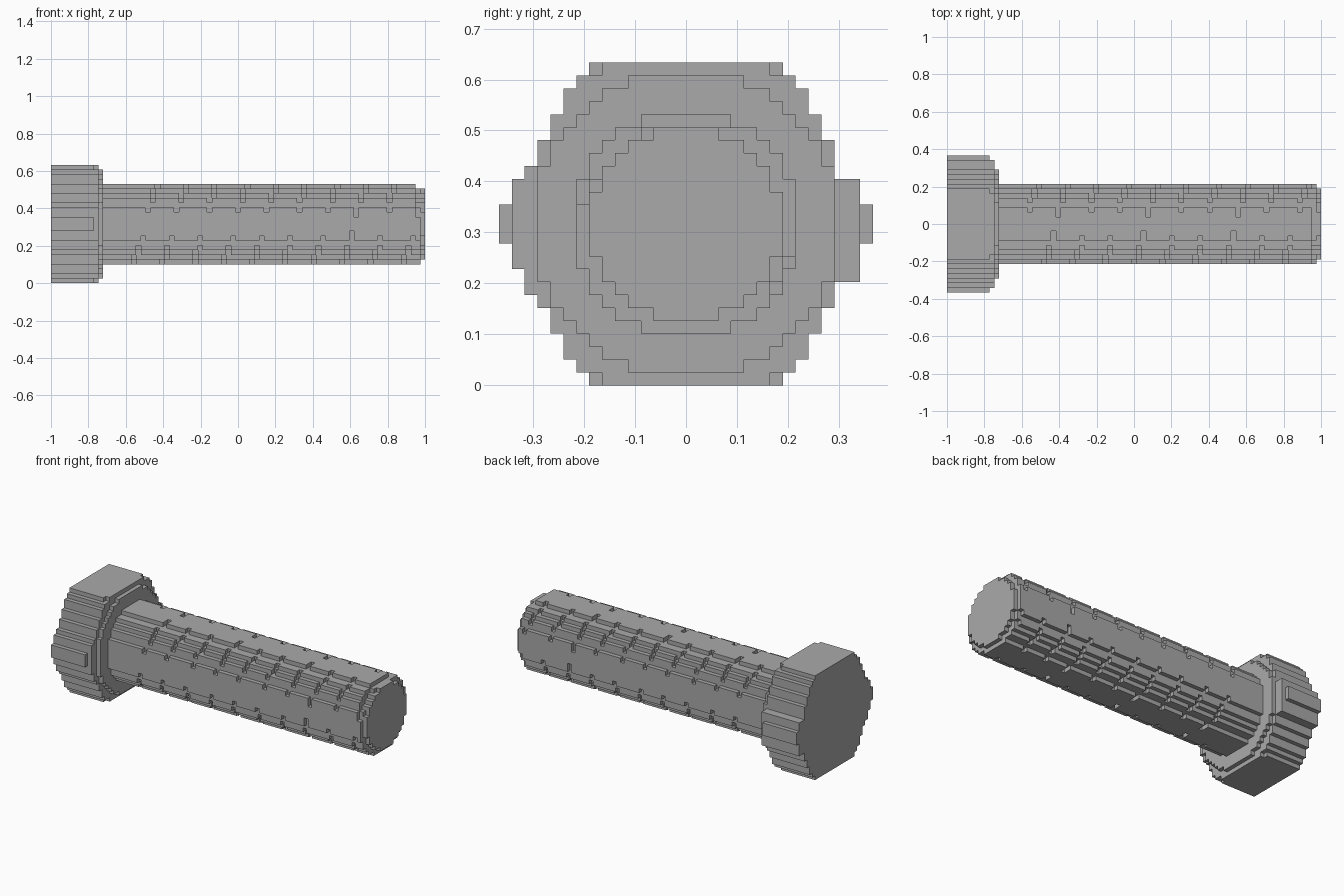
import bpy, bmesh, math
from mathutils import Vector

cube = bpy.data.objects.get("Cube")
if cube:
    bpy.data.objects.remove(cube, do_unlink=True)

LENGTH = 79              # blocks along the bolt
V = 2 / LENGTH           # block size
MID = 12                 # block row of the axis
PITCH = 6.32             # groove spacing in blocks

steel = bpy.data.materials.new("grey_steel")
steel.use_nodes = True
grey = (0.4, 0.4, 0.4, 1)
steel.diffuse_color = grey
steel.node_tree.nodes["Principled BSDF"].inputs["Base Color"].default_value = grey


def disc(limit):
    """Blocks (y, z) of a round section with squared radius up to limit."""
    r = range(-14, 15)
    return {(y, z) for y in r for z in r if y * y + z * z <= limit}


def hexagon():
    """Blocks of the six-sided head, half width by distance from the axis."""
    half = [14, 14, 13, 13, 12, 11, 11, 10, 10, 9, 9, 8, 7]
    cells = set()
    for z in range(-12, 13):
        front = back = half[abs(z)]
        if z == -5:
            front = 12
        if abs(z) == 4:
            back = 11 if z > 0 else 13
        cells |= {(y, z) for y in range(-front, back + 1)}
    return cells


def extrude(section, start, end):
    return {(x, y, z) for x in range(start, end) for y, z in section}


# Head, with its sharpest corners knocked off next to the washer face
head = extrude(hexagon(), 0, 10)
head -= {c for c in head if c[0] == 9 and
         (abs(c[1]) == 14 or (abs(c[2]) == 12 and abs(c[1]) == 7))}
washer_face = extrude(disc(140), 10, 11)

# Shaft with shallow helical grooves and a partly bevelled last turn
shaft = set()
for x, y, z in extrude(disc(74), 11, 78):
    angle = math.degrees(math.atan2(z, -y))
    r2 = y * y + z * z
    offset = x + 0.5 - 19.85 - 2 * PITCH * angle / 360
    near = abs((offset + PITCH / 2) % PITCH - PITCH / 2)
    groove = x >= 17 and ((near < 0.5 and r2 >= 72) or (near < 0.1 and r2 >= 68))
    bevel = x == 77 and r2 > 60 and 10 < angle < 112
    if not groove and not bevel:
        shaft.add((x, y, z))
tip = extrude(disc(54), 78, 79)

parts = {"head": head, "washer_face": washer_face, "shaft": shaft, "tip": tip}
solid = set().union(*parts.values())


def build(name, cells):
    """Make a mesh of the outer block sides, joined into large flat faces."""
    bm = bmesh.new()
    verts = {}

    def vert(corner):
        key = tuple(round(c * 2) for c in corner)
        if key not in verts:
            x, y, z = corner
            verts[key] = bm.verts.new(((x + 0.5) * V - 1, y * V, (z + MID + 0.5) * V))
        return verts[key]

    for cell in sorted(cells):
        centre = Vector(cell)
        for axis in range(3):
            for sign in (-1, 1):
                n, u = Vector(), Vector()
                n[axis] = sign
                u[(axis + 1) % 3] = 1
                w = n.cross(u)
                if tuple(round(c) for c in centre + n) in solid:
                    continue
                ring = (u + w, w - u, -u - w, u - w)
                bm.faces.new([vert(centre + (n + r) / 2) for r in ring])
    bmesh.ops.dissolve_limit(bm, angle_limit=0.02, verts=bm.verts[:], edges=bm.edges[:])
    mesh = bpy.data.meshes.new(name)
    bm.to_mesh(mesh)
    bm.free()
    mesh.materials.append(steel)
    obj = bpy.data.objects.new(name, mesh)
    bpy.context.collection.objects.link(obj)


for name, cells in parts.items():
    build(name, cells)
